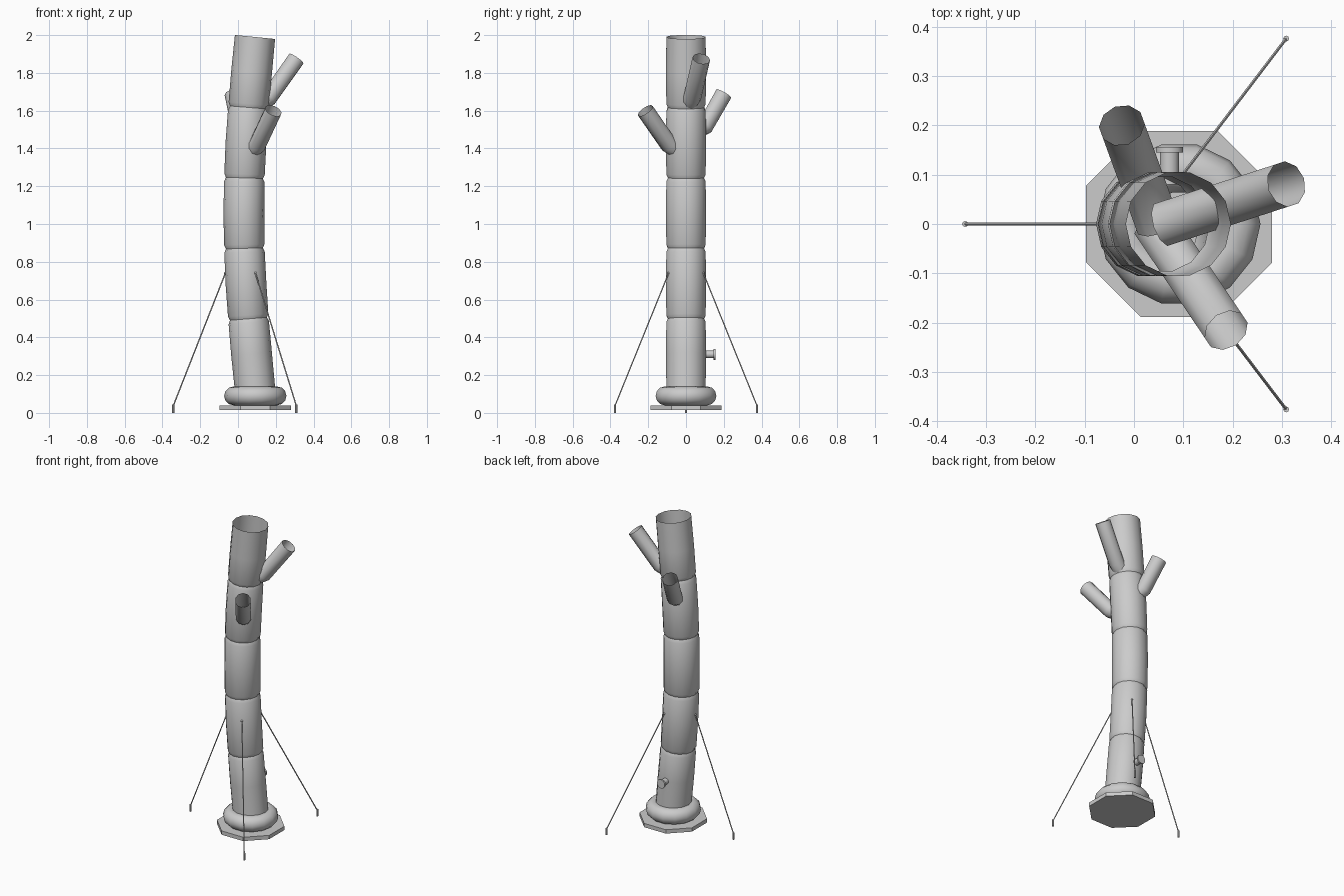
import bpy, bmesh, math
from mathutils import Vector

if "Cube" in bpy.data.objects:
    bpy.data.objects.remove(bpy.data.objects["Cube"])

CX = 0.0915          # x of the base centre
Z0, Z1 = 0.125, 1.99  # trunk axis ends


def finish(obj, name, smooth=True):
    obj.name = name
    if smooth:
        bpy.ops.object.select_all(action='DESELECT')
        obj.select_set(True)
        bpy.context.view_layer.objects.active = obj
        bpy.ops.object.shade_smooth_by_angle(angle=math.radians(40))
    return obj


def sweep(name, path, radii, sides, az=0.0):
    """Open tube along a path lying in the vertical plane of heading az."""
    n = Vector((-math.sin(az), math.cos(az), 0))
    bm = bmesh.new()
    rings = []
    for i, (p, r) in enumerate(zip(path, radii)):
        t = Vector()
        if i > 0:
            t += (p - path[i - 1]).normalized()
        if i < len(path) - 1:
            t += (path[i + 1] - p).normalized()
        u = n.cross(t.normalized())
        rings.append([bm.verts.new(p + r * (u * math.cos(a) + n * math.sin(a)))
                      for a in (2 * math.pi * k / sides for k in range(sides))])
    for a, b in zip(rings, rings[1:]):
        for k in range(sides):
            j = (k + 1) % sides
            bm.faces.new((a[k], a[j], b[j], b[k]))
    me = bpy.data.meshes.new(name)
    bm.to_mesh(me)
    bm.free()
    obj = bpy.data.objects.new(name, me)
    bpy.context.collection.objects.link(obj)
    return finish(obj, name)


def rod(name, a, b, r, sides=8, smooth=True, spin=0.0):
    a, b = Vector(a), Vector(b)
    bpy.ops.mesh.primitive_cylinder_add(vertices=sides, radius=r, depth=(b - a).length,
                                        location=(a + b) / 2)
    o = bpy.context.object
    o.rotation_euler = (b - a).to_track_quat('Z', 'Y').to_euler()
    if spin:
        o.rotation_euler = (0, 0, spin)
    return finish(o, name, smooth)


def axis(z):
    return Vector((0.09 - 0.059 * math.sin(math.pi * (z - Z0) / (Z1 - Z0)), 0, z))


# base plate and blower ring
rod("base_plate", (CX, 0, 0.015), (CX, 0, 0.04), 0.204, 8, False, math.pi / 8)
bpy.ops.mesh.primitive_torus_add(location=(CX, 0, 0.09), major_radius=0.115, minor_radius=0.05,
                                 major_segments=14, minor_segments=12)
finish(bpy.context.object, "base_ring")

# segmented trunk with a pinched seam between segments
step = (Z1 - Z0) / 5
path, radii = [], []
for s in range(5):
    zs = Z0 + s * step
    stops = [(0.0, 0.098 if s else 0.107), (0.02, 0.107), (step / 2, 0.108), (step - 0.02, 0.107)]
    for dz, r in stops:
        path.append(axis(zs + dz))
        radii.append(r)
path.append(axis(Z1))
radii.append(0.107)
sweep("trunk_tube", path, radii, 14)

# three bent side arms: heading, elbow height, end reach, end height
arms = [("right_arm", 18, 1.67, 0.262, 1.875),
        ("front_arm", -56, 1.42, 0.26, 1.60),
        ("back_arm", 110, 1.52, 0.213, 1.69)]
for name, deg, zb, reach, ze in arms:
    az = math.radians(deg)
    c = axis(zb)
    pts = [Vector((c.x + h * math.cos(az), h * math.sin(az), z))
           for h, z in ((0, zb - 0.055), (0.11, zb), (reach, ze))]
    sweep(name, pts, [0.047] * 3, 10, az)

# air valve on the back
vx = axis(0.31).x
rod("valve_pipe", (vx, 0.08, 0.31), (vx, 0.147, 0.31), 0.02, 10)
rod("valve_flange", (vx, 0.145, 0.31), (vx, 0.156, 0.31), 0.029, 10)

# guy lines with ground stakes and trunk eyelets
for i, deg in enumerate((180, 60, -60), 1):
    d = Vector((math.cos(math.radians(deg)), math.sin(math.radians(deg)), 0))
    foot = Vector((CX, 0, 0)) + d * 0.434
    top = axis(0.74) + d * 0.106
    rod(f"guy_line_{i}", foot + Vector((0, 0, 0.038)), top, 0.0035, 6)
    rod(f"ground_stake_{i}", foot, foot + Vector((0, 0, 0.045)), 0.006, 8)
    bpy.ops.mesh.primitive_uv_sphere_add(segments=8, ring_count=6, radius=0.007, location=top)
    finish(bpy.context.object, f"eyelet_{i}")
